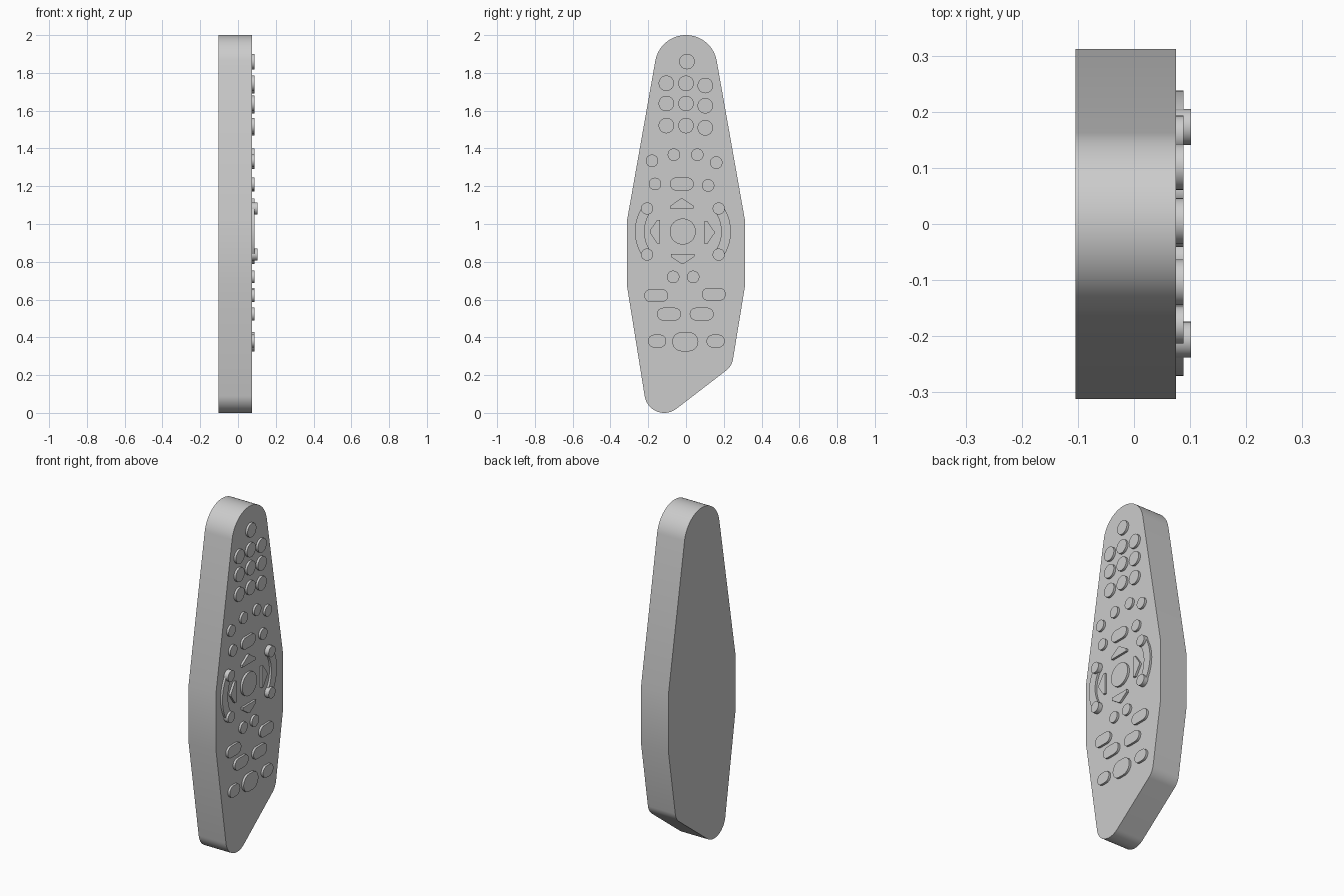
import bpy
import bmesh
from math import cos, sin, radians, atan2, hypot, pi

default_cube = bpy.data.objects.get("Cube")
if default_cube:
    bpy.data.objects.remove(default_cube, do_unlink=True)

# Single grey plastic
grey = bpy.data.materials.new("grey plastic")
grey.use_nodes = True
grey.diffuse_color = (0.6, 0.6, 0.6, 1)
grey.node_tree.nodes["Principled BSDF"].inputs["Base Color"].default_value = grey.diffuse_color

BACK, FACE, BUTTON, CAP = -0.104, 0.075, 0.088, 0.102
parts = []


def arc(y, z, radius, start, end, steps=24):
    """Points on an arc in the y-z plane, angles in degrees."""
    angles = [radians(start + (end - start) * i / steps) for i in range(steps + 1)]
    return [(y + radius * cos(a), z + radius * sin(a)) for a in angles]


def prism(name, outline, x_low, x_high):
    """Extrude a y-z outline along x."""
    bm = bmesh.new()
    base = bm.faces.new([bm.verts.new((x_low, y, z)) for y, z in outline])
    result = bmesh.ops.extrude_face_region(bm, geom=[base], use_keep_orig=True)
    top = [g for g in result["geom"] if isinstance(g, bmesh.types.BMVert)]
    bmesh.ops.translate(bm, verts=top, vec=(x_high - x_low, 0, 0))
    bmesh.ops.recalc_face_normals(bm, faces=bm.faces)
    mesh = bpy.data.meshes.new(name)
    bm.to_mesh(mesh)
    bm.free()
    mesh.materials.append(grey)
    obj = bpy.data.objects.new(name, mesh)
    bpy.context.collection.objects.link(obj)
    parts.append(obj)
    return obj


def round_button(name, y, z, radius, low=FACE, high=BUTTON):
    prism(name, arc(y, z, radius, 0, 360, 32)[:-1], low, high)


def pill_button(name, y, z, width, height):
    r = height / 2
    reach = width / 2 - r
    outline = arc(y + reach, z, r, -90, 90, 12) + arc(y - reach, z, r, 90, 270, 12)
    prism(name, outline, FACE, BUTTON)


def arrow_button(name, y, z, turn):
    """Flattened arrow with blunt base corners, pointing up before turning."""
    shape = [(-0.062, -0.025), (0.062, -0.025), (0.062, -0.01),
             (0.006, 0.028), (-0.006, 0.028), (-0.062, -0.01)]
    c, s = cos(radians(turn)), sin(radians(turn))
    prism(name, [(y + u * c - v * s, z + u * s + v * c) for u, v in shape], FACE, BUTTON)


def curved_rocker(side, y, z, direction):
    """Crescent bar bulging outwards, with a raised cap on each end."""
    half, bulge, r = 0.122, 0.039, 0.03
    radius = (half ** 2 + bulge ** 2) / (2 * bulge)
    centre = bulge - radius
    sweep = atan2(half, -centre) * 180 / pi
    outline = arc(centre, 0, radius + r * 0.85, -sweep, sweep)
    outline += arc(0, half, r, sweep, sweep + 180, 12)[1:-1]
    outline += arc(centre, 0, radius - r * 0.85, sweep, -sweep)
    outline += arc(0, -half, r, 180 - sweep, 360 - sweep, 12)[1:-1]
    prism(side + "_rocker", [(y + direction * u, z + v) for u, v in outline], FACE, BUTTON)
    for label, offset in (("upper", half), ("lower", -half)):
        round_button(f"{side}_rocker_{label}_cap", y, z + offset, 0.032, FACE, CAP)


# Body: rounded top, straight waist, slanted rounded foot
body = arc(0, 1.835, 0.165, 10, 170, 40)
body += [(-0.312, 1.02), (-0.312, 0.67)]
body += arc(-0.115, 0.105, 0.105, 188, 308)
body += arc(0.155, 0.3, 0.095, -52, -10, 12)
body += [(0.312, 0.67), (0.312, 1.02)]
prism("remote_body", body, BACK, FACE)

# Power button and number pad
round_button("power_button", 0.005, 1.86, 0.041)
for row, z in enumerate((1.745, 1.638, 1.521)):
    for column, (y, drop) in enumerate(((-0.104, 0), (0, 0), (0.102, 0.012))):
        round_button(f"number_button_{row}_{column}", y, z - drop, 0.041)

# Small round function buttons
small = [(-0.18, 1.335), (-0.064, 1.367), (0.06, 1.367), (0.16, 1.325),
         (-0.164, 1.212), (0.117, 1.204), (-0.068, 0.72), (0.038, 0.72)]
for i, (y, z) in enumerate(small):
    round_button(f"function_button_{i}", y, z, 0.033)

# Navigation cluster
round_button("select_button", -0.017, 0.96, 0.069)
arrow_button("up_arrow", -0.022, 1.106, 0)
arrow_button("left_arrow", -0.163, 0.96, 90)
arrow_button("down_arrow", -0.018, 0.817, 180)
arrow_button("right_arrow", 0.122, 0.955, 270)
curved_rocker("rear", 0.173, 0.96, 1)
curved_rocker("front", -0.206, 0.96, -1)

# Pill-shaped buttons
pill_button("menu_button", -0.022, 1.212, 0.127, 0.069)
for i, (y, z) in enumerate([(-0.158, 0.621), (0.147, 0.628), (-0.09, 0.523), (0.083, 0.523)]):
    pill_button(f"media_button_{i}", y, z, 0.127, 0.068)
for i, y in enumerate((-0.153, 0.157)):
    pill_button(f"skip_button_{i}", y, 0.38, 0.097, 0.069)
pill_button("play_button", -0.004, 0.377, 0.138, 0.103)

# Smooth the rounded walls, keep the rims crisp
bpy.ops.object.select_all(action="DESELECT")
for obj in parts:
    obj.select_set(True)
bpy.context.view_layer.objects.active = parts[0]
bpy.ops.object.shade_smooth_by_angle(angle=radians(30))
